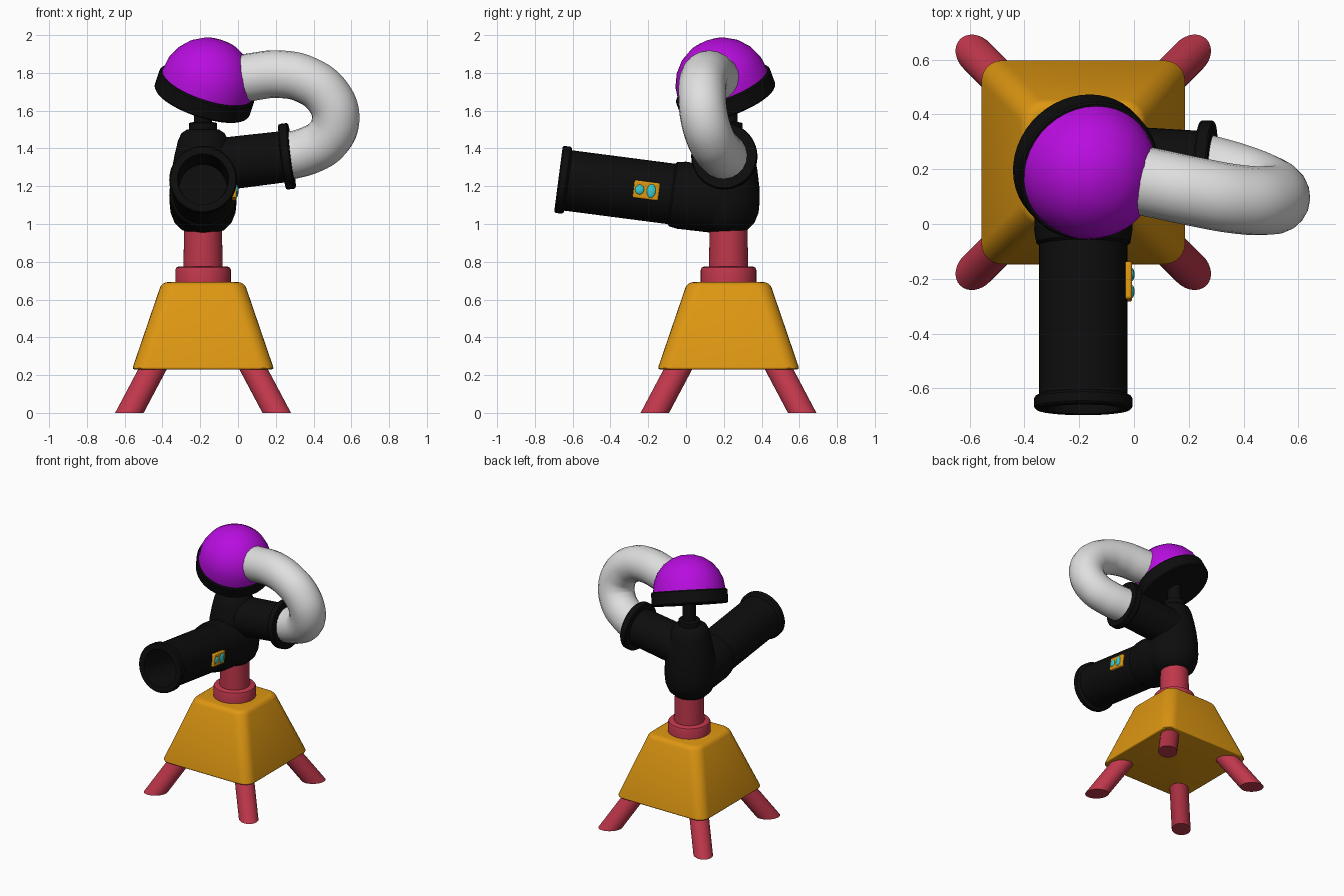
import bpy, bmesh, math
from mathutils import Vector

if "Cube" in bpy.data.objects:
    bpy.data.objects.remove(bpy.data.objects["Cube"])

AX, AY = -0.185, 0.225          # vertical axis of the stand


def material(name, rgb):
    m = bpy.data.materials.new(name)
    m.diffuse_color = (*rgb, 1)
    m.use_nodes = True
    m.node_tree.nodes["Principled BSDF"].inputs["Base Color"].default_value = m.diffuse_color
    return m


RED = material("red", (0.52, 0.038, 0.07))
ORANGE = material("orange", (0.73, 0.31, 0.006))
BLACK = material("black", (0.004, 0.004, 0.004))
PURPLE = material("purple", (0.48, 0.004, 0.74))
WHITE = material("white", (0.74, 0.74, 0.74))
CYAN = material("cyan", (0.04, 0.6, 0.62))


def smooth(ob, deg=35):
    bpy.ops.object.select_all(action='DESELECT')
    bpy.context.view_layer.objects.active = ob
    ob.select_set(True)
    bpy.ops.object.shade_smooth_by_angle(angle=math.radians(deg))


def add_object(name, bm, mat, deg=35):
    bmesh.ops.recalc_face_normals(bm, faces=bm.faces)
    me = bpy.data.meshes.new(name)
    bm.to_mesh(me)
    bm.free()
    me.materials.append(mat)
    ob = bpy.data.objects.new(name, me)
    bpy.context.collection.objects.link(ob)
    smooth(ob, deg)
    return ob


def lathe(name, profile, origin, axis, mat, n=40, ground_cut=False, deg=35):
    """Revolve (radius, distance) points about an axis."""
    bm = bmesh.new()
    q = Vector(axis).to_track_quat('Z', 'Y')
    rings = []
    for r, h in profile:
        rings.append([bm.verts.new(Vector(origin) + q @ Vector(
            (r * math.cos(2 * math.pi * i / n), r * math.sin(2 * math.pi * i / n), h)))
            for i in range(n)])
    for a, b in zip(rings, rings[1:]):
        for i in range(n):
            j = (i + 1) % n
            bm.faces.new((a[i], a[j], b[j], b[i]))
    bmesh.ops.remove_doubles(bm, verts=bm.verts, dist=1e-5)
    if ground_cut:
        bmesh.ops.bisect_plane(bm, geom=bm.verts[:] + bm.edges[:] + bm.faces[:],
                               plane_co=(0, 0, 0), plane_no=(0, 0, 1), clear_inner=True)
        bmesh.ops.holes_fill(bm, edges=[e for e in bm.edges if e.is_boundary])
    return add_object(name, bm, mat, deg)


# Four splayed legs, cut flat at the ground
for sx, sn in ((-1, "left"), (1, "right")):
    for sy, fn in ((-1, "front"), (1, "back")):
        foot = Vector((AX + sx * 0.39, AY + sy * 0.39, 0))
        axis = Vector((-sx * 0.53, -sy * 0.53, 1)).normalized()
        lathe(f"leg_{fn}_{sn}", [(0, -0.12), (0.067, -0.12), (0.067, 0.45), (0, 0.45)],
              foot, axis, RED, 32, True)

# Pyramid housing with rounded corners
bm = bmesh.new()
bmesh.ops.create_cube(bm, size=2)
for v in bm.verts:
    half = 0.218 if v.co.z > 0 else 0.376
    v.co = (AX + v.co.x * half, AY + v.co.y * half, 0.692 if v.co.z > 0 else 0.23)
corners = [e for e in bm.edges if abs(e.verts[0].co.z - e.verts[1].co.z) > 0.1]
bmesh.ops.bevel(bm, geom=corners, offset=0.075, segments=6, profile=0.5, affect='EDGES')
top = [e for e in bm.edges if all(v.co.z > 0.69 for v in e.verts)]
bmesh.ops.bevel(bm, geom=top, offset=0.03, segments=4, profile=0.5, affect='EDGES')
low = [e for e in bm.edges if all(v.co.z < 0.231 for v in e.verts)]
bmesh.ops.bevel(bm, geom=low, offset=0.014, segments=3, profile=0.5, affect='EDGES')
add_object("pyramid_housing", bm, ORANGE, 40)

# Post and its collar
lathe("post", [(0, 0.66), (0.107, 0.66), (0.099, 1.0), (0, 1.0)], (AX, AY, 0), (0, 0, 1), RED)
lathe("post_collar", [(0, 0.66), (0.147, 0.66), (0.147, 0.757), (0.142, 0.769),
                      (0.13, 0.775), (0, 0.775)], (AX, AY, 0), (0, 0, 1), RED)

# Rounded hub and neck
lathe("hub", [(0, 0.945), (0.06, 0.95), (0.11, 0.967), (0.15, 1.005), (0.172, 1.06),
              (0.178, 1.12), (0.176, 1.2), (0.165, 1.29), (0.15, 1.37), (0.133, 1.44),
              (0.115, 1.48), (0.085, 1.5), (0, 1.505)], (AX, 0.212, 0), (0, 0, 1), BLACK)
lathe("neck", [(0, 1.45), (0.074, 1.45), (0.074, 1.535), (0.048, 1.54), (0.048, 1.7),
               (0, 1.7)], (AX, AY, 0), (0, 0, 1), BLACK)

# Long front barrel with hollow rimmed mouth, and the sleeve holding it
fwd = Vector((0, -1, 0.13)).normalized()
base = Vector((AX, AY, 1.12))
lathe("front_barrel", [(0, 0), (0.161, 0), (0.161, 0.855), (0.174, 0.86), (0.179, 0.867),
                       (0.179, 0.9), (0.172, 0.908), (0.135, 0.908), (0.13, 0.86),
                       (0.125, 0.55), (0, 0.55)], base, fwd, BLACK)
lathe("barrel_sleeve", [(0, -0.02), (0.165, -0.02), (0.176, 0.05), (0.179, 0.25),
                        (0.172, 0.295), (0.16, 0.305), (0, 0.305)], base, fwd, BLACK)

# Side barrel with flange
side = Vector((1, -0.05, 0.12)).normalized()
lathe("side_barrel", [(0, 0), (0.14, 0), (0.136, 0.42), (0.17, 0.423), (0.175, 0.43),
                      (0.175, 0.467), (0.17, 0.473), (0, 0.473)],
      (AX, AY, 1.305), side, BLACK)

# Curved hose from dome to side barrel
path = [(-0.06, 0.175, 1.755), (0.07, 0.15, 1.778), (0.222, 0.118, 1.793),
        (0.365, 0.092, 1.761), (0.476, 0.085, 1.676), (0.517, 0.097, 1.56),
        (0.474, 0.13, 1.452), (0.376, 0.168, 1.39), (0.245, 0.205, 1.355)]
cu = bpy.data.curves.new("hose", 'CURVE')
cu.dimensions = '3D'
cu.bevel_depth = 0.126
cu.bevel_resolution = 8
cu.resolution_u = 8
cu.use_fill_caps = True
sp = cu.splines.new('BEZIER')
sp.bezier_points.add(len(path) - 1)
for p, co in zip(sp.bezier_points, path):
    p.co = co
    p.handle_left_type = p.handle_right_type = 'AUTO'
cu.materials.append(WHITE)
hose = bpy.data.objects.new("hose", cu)
bpy.context.collection.objects.link(hose)
bpy.ops.object.select_all(action='DESELECT')
bpy.context.view_layer.objects.active = hose
hose.select_set(True)
bpy.ops.object.convert(target='MESH')
smooth(bpy.context.view_layer.objects.active, 50)

# Tilted dome on a thick disc
up = Vector((0.30, -0.33, 0.895)).normalized()
seat = Vector((-0.192, 0.226, 1.65))
lathe("dome_disc", [(0, 0), (0.258, 0), (0.264, 0.008), (0.264, 0.09), (0.258, 0.098),
                    (0, 0.098)], seat, up, BLACK, 48)
R = 0.25
angles = [90, 74, 58, 42, 26, 10.5]
dome = [(0, 0.09)] + [(R * math.sin(math.radians(a)), 0.098 + R * math.cos(math.radians(a)))
                      for a in angles] + [(0, 0.098 + R * math.cos(math.radians(10.5)))]
lathe("dome", dome, seat, up, PURPLE, 40, deg=30)

# Control plate with two buttons on the right of the front barrel
tilt = -math.atan(0.13)
bpy.ops.mesh.primitive_cube_add(size=1, location=(-0.021, -0.21, 1.178), rotation=(tilt, 0, 0))
plate = bpy.context.object
plate.name = "control_plate"
plate.scale = (0.028, 0.138, 0.095)
bpy.ops.object.transform_apply(location=False, rotation=False, scale=True)
plate.data.materials.append(ORANGE)
bev = plate.modifiers.new("round", 'BEVEL')
bev.width = 0.009
bev.segments = 3
smooth(plate)
for name, dy, ry, rz in (("round_button", -0.036, 0.024, 0.026), ("oval_button", 0.026, 0.024, 0.036)):
    bpy.ops.mesh.primitive_uv_sphere_add(segments=24, ring_count=12, radius=1,
                                         location=(-0.008, -0.21 + dy, 1.178 - 0.13 * dy),
                                         rotation=(tilt, 0, 0))
    b = bpy.context.object
    b.name = name
    b.scale = (0.01, ry, rz)
    b.data.materials.append(CYAN)
    smooth(b, 60)
